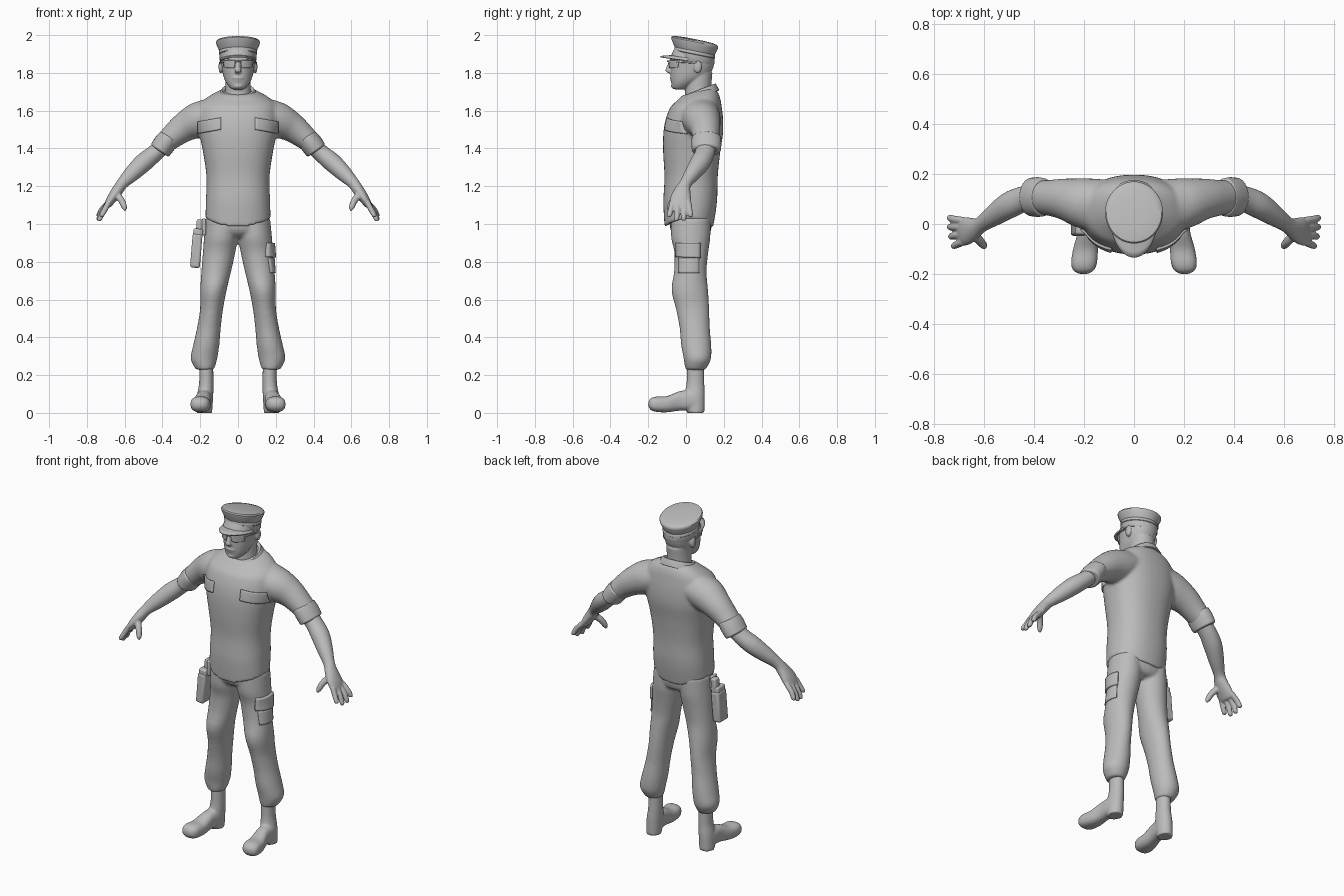
import bpy, bmesh
from math import sin, cos, pi, radians
from mathutils import Vector, Matrix
from mathutils.bvhtree import BVHTree

default = bpy.data.objects.get("Cube")
if default:
    bpy.data.objects.remove(default, do_unlink=True)

grey = bpy.data.materials.new("plain_grey")
grey.use_nodes = True
grey.diffuse_color = (0.5, 0.5, 0.5, 1)
grey.node_tree.nodes["Principled BSDF"].inputs["Base Color"].default_value = (0.5, 0.5, 0.5, 1)

X, Y, Z = Vector((1, 0, 0)), Vector((0, 1, 0)), Vector((0, 0, 1))


def spline(points, steps):
    """Smooth in-between sections, radii included."""
    pts = [Vector(p) for p in points]
    if steps == 1:
        return pts
    out = []
    for i in range(len(pts) - 1):
        a, b = pts[max(i - 1, 0)], pts[i]
        c, d = pts[i + 1], pts[min(i + 2, len(pts) - 1)]
        for k in range(steps):
            t = k / steps
            out.append(b + (c - a) * (t / 2) + (a * 2 - b * 5 + c * 4 - d) * (t * t / 2)
                       + (b * 3 - a - c * 3 + d) * (t ** 3 / 2))
    return out + [pts[-1]]


def tube(bm, sections, axis=None, ref=Y, steps=4, n=24, power=2, both=False):
    """Loft sections (x, y, z, radius along ref, radius across)."""
    for side in ((1, -1) if both else (1,)):
        secs = spline(sections, steps)
        centres = [Vector((s[0] * side, s[1], s[2])) for s in secs]
        rings = []
        for i, s in enumerate(secs):
            t = axis or (centres[min(i + 1, len(secs) - 1)] - centres[max(i - 1, 0)]).normalized()
            u = (ref - t * ref.dot(t)).normalized()
            v = t.cross(u)
            ring = []
            for k in range(n):
                c, d = cos(2 * pi * k / n), sin(2 * pi * k / n)
                c = abs(c) ** (2 / power) * (1 if c > 0 else -1)
                d = abs(d) ** (2 / power) * (1 if d > 0 else -1)
                ring.append(bm.verts.new(centres[i] + u * (c * s[3]) + v * (d * s[4])))
            rings.append(ring)
        for a, b in zip(rings, rings[1:]):
            for k in range(n):
                bm.faces.new((a[k], a[(k + 1) % n], b[(k + 1) % n], b[k]))
        bm.faces.new(rings[0])
        bm.faces.new(rings[-1])


def ball(bm, centre, size, both=False):
    for side in ((1, -1) if both else (1,)):
        place = Matrix.Translation((centre[0] * side, centre[1], centre[2])) @ Matrix.Diagonal((*size, 1))
        bmesh.ops.create_uvsphere(bm, u_segments=20, v_segments=12, radius=1, matrix=place)


def finish(name, bm, voxel=0, smooth=3, thick=0, bevel=0):
    bmesh.ops.recalc_face_normals(bm, faces=bm.faces)
    mesh = bpy.data.meshes.new(name)
    bm.to_mesh(mesh)
    bm.free()
    mesh.materials.append(grey)
    mesh.shade_smooth()
    mesh.set_sharp_from_angle(angle=radians(40))
    obj = bpy.data.objects.new(name, mesh)
    bpy.context.collection.objects.link(obj)
    if voxel:
        m = obj.modifiers.new("blend", 'REMESH')
        m.mode, m.voxel_size, m.use_smooth_shade = 'VOXEL', voxel, True
        m = obj.modifiers.new("relax", 'SMOOTH')
        m.factor, m.iterations = 0.5, smooth
    if thick:
        m = obj.modifiers.new("thickness", 'SOLIDIFY')
        m.thickness, m.offset = thick, 0
    if bevel:
        m = obj.modifiers.new("bevel", 'BEVEL')
        m.width, m.segments = bevel, 3
    return obj


def sheet(bm, rows):
    grid = [[bm.verts.new(p) for p in row] for row in rows]
    for a, b in zip(grid, grid[1:]):
        for k in range(len(a) - 1):
            bm.faces.new((a[k], a[k + 1], b[k + 1], b[k]))


def patch(name, corners, direction, target, thick):
    """Lay a four-cornered plate onto a curved surface."""
    bpy.context.view_layer.update()
    tree = BVHTree.FromObject(target, bpy.context.evaluated_depsgraph_get())
    a, b, c, d = [Vector(p) for p in corners]
    rows = []
    for i in range(9):
        row = []
        for j in range(9):
            p = a.lerp(b, i / 8).lerp(d.lerp(c, i / 8), j / 8)
            hit = tree.ray_cast(p, direction)[0]
            row.append((hit if hit else p) - direction * (thick * 0.3))
        rows.append(row)
    bm = bmesh.new()
    sheet(bm, rows)
    return finish(name, bm, thick=thick)


# Shirt: trunk and short sleeves blended together
bm = bmesh.new()
tube(bm, [(0, .015, 1.03, .128, .172), (0, .022, 1.12, .142, .17), (0, .027, 1.25, .141, .167),
          (0, .03, 1.38, .151, .185), (0, .038, 1.48, .158, .205), (0, .045, 1.56, .151, .212),
          (0, .055, 1.63, .132, .2), (0, .064, 1.67, .11, .16), (0, .065, 1.7, .085, .1)],
     axis=Z, n=40, power=2.3)
tube(bm, [(.13, .07, 1.575, .11, .09), (.21, .085, 1.55, .1, .095), (.28, .1, 1.515, .083, .08),
          (.34, .105, 1.47, .072, .067), (.385, .108, 1.43, .068, .057)], both=True)
for v in bm.verts:
    if v.co.z < 1.12:  # hem dips at the middle
        v.co.z -= .05 * (1 - min(1, (v.co.x / .17) ** 2)) * (1.12 - v.co.z) / .09
    elif v.co.z > 1.62 and abs(v.co.x) < .2:  # neckline drops to the front
        v.co.z += (v.co.y - .06) * 3 * (v.co.z - 1.62)
shirt = finish("shirt", bm, voxel=.009, smooth=5)

bm = bmesh.new()
tube(bm, [(.362, .107, 1.462, .07, .05), (.365, .107, 1.457, .077, .056), (.385, .108, 1.43, .08, .06),
          (.412, .108, 1.392, .077, .058), (.416, .108, 1.386, .068, .05)], steps=1, both=True)
finish("rolled_sleeve_cuffs", bm, bevel=.003)

# Folded collar around the neck, open at the front
bm = bmesh.new()
rows = [[], [], []]
for i in range(41):
    a = radians(-168 + 336 * i / 40)
    tip = max(0, -cos(a)) * abs(sin(a)) * 2
    top = 1.705 + .035 * cos(a)
    rows[0].append((.072 * sin(a), .066 + .078 * cos(a), top - .012))
    rows[1].append((.085 * sin(a), .066 + .09 * cos(a), top))
    rows[2].append(((.112 + .02 * tip) * sin(a), .064 + (.108 + .016 * tip) * cos(a), top - .034 - .012 * tip))
sheet(bm, rows)
finish("collar", bm, thick=.01, bevel=.002)

for side, word in ((1, "left"), (-1, "right")):
    patch(word + "_chest_pocket_flap",
          [(.09 * side, -.5, 1.562), (.21 * side, -.5, 1.542), (.21 * side, -.5, 1.478), (.09 * side, -.5, 1.5)],
          Y, shirt, .012)

# Trousers: hips and two loose legs
bm = bmesh.new()
tube(bm, [(0, .025, 1.06, .11, .155), (0, .025, .98, .11, .155), (0, .03, .94, .09, .1), (0, .03, .925, .05, .05)],
     axis=Z, power=2.3)
tube(bm, [(.085, .025, 1.03, .105, .085), (.09, .025, .93, .104, .09), (.1, .028, .85, .09, .086),
          (.115, .023, .75, .086, .079), (.13, .02, .65, .097, .07), (.14, .035, .55, .088, .061),
          (.154, .046, .45, .08, .063), (.168, .054, .36, .08, .069), (.18, .06, .29, .073, .071),
          (.178, .055, .25, .062, .058), (.175, .05, .228, .052, .046)], axis=Z, both=True)
trousers = finish("trousers", bm, voxel=.009, smooth=4)
patch("thigh_pocket_flap", [(.5, -.05, .9), (.5, .075, .9), (.5, .075, .82), (.5, -.05, .825)], -X, trousers, .018)
patch("thigh_pocket", [(.5, -.04, .82), (.5, .07, .82), (.5, .07, .74), (.5, -.04, .74)], -X, trousers, .008)

# Boots: shaft, foot and heel
bm = bmesh.new()
tube(bm, [(.168, .05, .26, .045, .037), (.168, .05, .16, .047, .038), (.174, .047, .09, .053, .043),
          (.178, .052, .0, .046, .041)], axis=Z, both=True)
tube(bm, [(.176, .08, .05, .03, .035), (.178, .04, .065, .052, .043), (.184, -.03, .064, .052, .041),
          (.194, -.1, .046, .043, .05), (.2, -.155, .046, .041, .052), (.202, -.185, .046, .032, .042),
          (.202, -.2, .046, .012, .018)], axis=-Y, ref=Z, power=2.5, both=True)
finish("boots", bm, voxel=.007, smooth=3)

# Bare forearms with palms, fingers and thumbs
bm = bmesh.new()
tube(bm, [(.37, .108, 1.44, .055, .045), (.44, .1, 1.375, .052, .046), (.5, .075, 1.325, .053, .05),
          (.56, .035, 1.268, .043, .043), (.612, -.002, 1.215, .032, .031), (.638, -.018, 1.178, .043, .03),
          (.668, -.028, 1.135, .056, .026), (.69, -.03, 1.1, .054, .019), (.695, -.03, 1.09, .04, .01)],
     both=True)
for base, tip, x, z in ((-.072, -.088, .722, 1.045), (-.042, -.05, .733, 1.024),
                        (-.012, -.012, .738, 1.026), (.014, .024, .738, 1.045)):
    tube(bm, [(.685, base, 1.115, .015, .015), (x - .018, (base + tip) / 2, (1.11 + z) / 2, .015, .015),
              (x, tip, z, .013, .013), (x + .003, tip, z - .009, .005, .005)], n=12, both=True)
tube(bm, [(.65, -.035, 1.165, .02, .02), (.617, -.068, 1.125, .018, .018), (.602, -.086, 1.09, .015, .015),
          (.597, -.093, 1.07, .006, .006)], ref=X, n=12, both=True)
finish("arms_and_hands", bm, voxel=.005, smooth=3)

# Head and neck with nose, lips, brow and ears
bm = bmesh.new()
tube(bm, [(0, .07, 1.6, .08, .08), (0, .065, 1.71, .07, .068), (0, .07, 1.8, .07, .068)], axis=Z)
tube(bm, [(0, -.033, 1.713, .03, .028), (0, -.028, 1.722, .045, .043), (0, -.008, 1.75, .07, .064),
          (0, .018, 1.785, .1, .078), (0, .031, 1.83, .114, .086), (0, .034, 1.88, .117, .09),
          (0, .04, 1.93, .1, .08)], axis=Z, n=32, power=2.2)
tube(bm, [(0, -.078, 1.865, .01, .01), (0, -.09, 1.83, .014, .012), (0, -.093, 1.81, .016, .018),
          (0, -.082, 1.798, .01, .013)], axis=Z)
for size, place in (((.03, .01, .006), (0, -.077, 1.773)), ((.026, .01, .007), (0, -.073, 1.761)),
                    ((.024, .014, .013), (0, -.066, 1.73)), ((.06, .014, .009), (0, -.073, 1.875))):
    ball(bm, place, size)
ball(bm, (.092, .062, 1.832), (.011, .022, .034), both=True)
head = finish("head", bm, voxel=.005, smooth=3)

# Glasses: two lenses, a bridge and temples
for side, word in ((1, "left"), (-1, "right")):
    patch(word + "_lens", [(.012 * side, -.5, 1.865), (.077 * side, -.5, 1.865), (.07 * side, -.5, 1.828),
                           (.02 * side, -.5, 1.826)], Y, head, .01)
bm = bmesh.new()
tube(bm, [(.075, -.05, 1.86, .005, .004), (.093, .0, 1.857, .005, .004), (.097, .06, 1.852, .005, .004)],
     ref=Z, n=8, both=True)
tube(bm, [(-.02, -.086, 1.861, .004, .004), (0, -.098, 1.861, .004, .004), (.02, -.086, 1.861, .004, .004)],
     ref=Z, n=8)
finish("glasses_frame", bm)

# Peaked cap: band, flared crown, tilted back
bm = bmesh.new()
profile = [(1.862, .094), (1.868, .097), (1.897, .098), (1.9, .101), (1.913, .101), (1.916, .099),
           (1.953, .115), (1.964, .116), (1.971, .111), (1.976, .09), (1.979, .04)]
tube(bm, [(0, .046, z, r * 1.07, r) for z, r in profile], axis=Z, steps=1, n=48)
for v in bm.verts:
    v.co.z -= .2 * (v.co.y - .046)
finish("cap", bm)

bm = bmesh.new()
rows = []
for reach in (0, .35, .7, 1):
    row = []
    for i in range(25):
        a = radians(-80 + 160 * i / 24)
        row.append((.092 * sin(a), .046 - .1 * cos(a) - .08 * reach * cos(a) ** .7,
                    1.872 + .02 * cos(a) - reach * (.012 - .006 * cos(a))))
    rows.append(row)
sheet(bm, rows)
finish("cap_visor", bm, thick=.008)


# Holster on the right hip, with the grip above it
def box(name, centre, size, tilt, bevel):
    bm = bmesh.new()
    place = Matrix.Translation(centre) @ Matrix.Rotation(tilt, 4, 'Y') @ Matrix.Diagonal((*size, 1))
    bmesh.ops.create_cube(bm, size=1, matrix=place)
    finish(name, bm, bevel=bevel)


box("holster", (-.221, -.005, .858), (.052, .085, .18), .08, .012)
box("holster_flap", (-.212, -.005, .95), (.05, .075, .05), .08, .01)
box("sidearm_grip", (-.203, .01, .985), (.036, .045, .08), .08, .01)
box("holster_strap", (-.18, -.005, .985), (.02, .05, .09), .0, .006)
